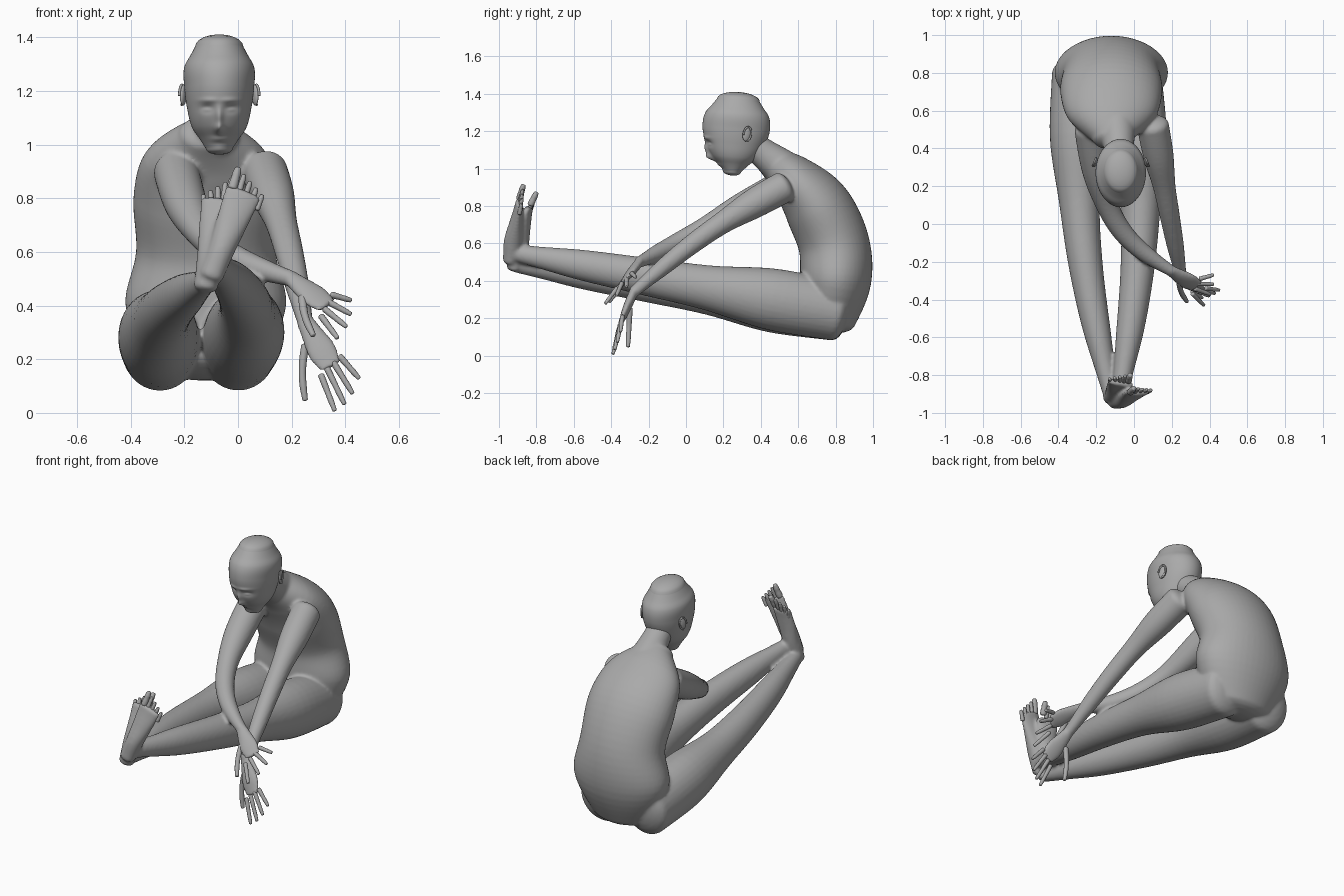
import bpy, bmesh, math
from mathutils import Vector, Matrix

if "Cube" in bpy.data.objects:
    bpy.data.objects.remove(bpy.data.objects["Cube"])

grey = bpy.data.materials.new("clay_grey")
grey.use_nodes = True
grey.diffuse_color = (0.4, 0.4, 0.4, 1)
grey.node_tree.nodes["Principled BSDF"].inputs["Base Color"].default_value = grey.diffuse_color


def sample(values, t):
    """Smooth curve through evenly spaced numbers or vectors, with t from 0 to 1."""
    last = len(values) - 1
    i = min(int(t * last), last - 1)
    f = t * last - i
    before, start = values[max(i - 1, 0)], values[i]
    end, after = values[i + 1], values[min(i + 2, last)]
    return (start + (end - before) * (f / 2)
            + (before * 2 - start * 5 + end * 4 - after) * (f * f / 2)
            + (start * 3 - before - end * 3 + after) * (f ** 3 / 2))


def skin(bm, points, widths, depths, across=(1, 0, 0), sides=32, steps=30):
    """Wrap elliptical rings around a smooth path and round off both ends."""
    points, across = [Vector(p) for p in points], Vector(across)
    rings = []
    for s in range(steps + 1):
        t = s / steps
        ahead = sample(points, min(t + 0.5 / steps, 1))
        behind = sample(points, max(t - 0.5 / steps, 0))
        along = (ahead - behind).normalized()
        rings.append((sample(points, t), along, sample(widths, t), sample(depths, t)))

    def cap(ring, sign):
        centre, along, w, d = ring
        made = []
        for k in range(1, 6):
            angle = math.pi / 2 * k / 5.5
            shift = along * sign * min(w, d) / 2 * math.sin(angle)
            shrink = math.cos(angle)
            made.append((centre + shift, along, w * shrink, d * shrink))
        return made

    rings = cap(rings[0], -1)[::-1] + rings + cap(rings[-1], 1)
    loops = []
    for centre, along, w, d in rings:
        u = (across - along * across.dot(along)).normalized()
        v = along.cross(u)
        angles = [math.tau * k / sides for k in range(sides)]
        loops.append([bm.verts.new(centre + u * w * math.cos(a) + v * d * math.sin(a))
                      for a in angles])
    for low, high in zip(loops, loops[1:]):
        for k in range(sides):
            j = (k + 1) % sides
            bm.faces.new((low[k], low[j], high[j], high[k]))
    bm.faces.new(loops[0][::-1])
    bm.faces.new(loops[-1])


def bowed(start, end, bow=(0, 0, 0), count=9):
    """Points from start to end, pushed aside most at the middle."""
    start, end, bow = Vector(start), Vector(end), Vector(bow)
    return [start.lerp(end, i / (count - 1)) + bow * math.sin(math.pi * i / (count - 1))
            for i in range(count)]


def digit(bm, base, tip, radius, bow=(0, 0, 0)):
    """A finger or toe that tapers towards its tip."""
    radii = [radius * k for k in (1, 1, 0.9, 0.9, 0.7)]
    skin(bm, bowed(base, tip, bow), radii, radii, (0.3, 1, 0.2), 12, 12)


def digit_row(bm, bases, tips, count, radius, reach=0):
    """Digits between two pairs of ends; reach lengthens the middle ones."""
    forward = (Vector(tips[0]) - Vector(bases[0])).normalized() * reach
    for base, tip in zip(bowed(*bases, count=count), bowed(*tips, forward, count)):
        digit(bm, base, tip, radius)


def finish(bm, name):
    bmesh.ops.recalc_face_normals(bm, faces=bm.faces)
    for face in bm.faces:
        face.smooth = True
    mesh = bpy.data.meshes.new(name)
    bm.to_mesh(mesh)
    bm.free()
    mesh.materials.append(grey)
    obj = bpy.data.objects.new(name, mesh)
    bpy.context.collection.objects.link(obj)
    return obj


body = bmesh.new()

# Curved trunk from pelvis to collar
spine = [(0.76, 0.2), (0.8, 0.4), (0.79, 0.6), (0.7, 0.8), (0.57, 0.95), (0.45, 1.04)]
skin(body, [(-0.12, y, z) for y, z in spine],
     (0.22, 0.3, 0.26, 0.27, 0.23, 0.1), (0.15, 0.19, 0.19, 0.18, 0.13, 0.08), sides=48)

# Neck
neck_radii = (0.1, 0.08, 0.07)
skin(body, bowed((-0.09, 0.52, 1), (-0.07, 0.3, 1.17)), neck_radii, neck_radii)

# Legs, hip to ankle, with the knees bowed outward
leg_depths = (0.16, 0.165, 0.12, 0.1, 0.08, 0.045)
leg_widths = [d * 0.9 for d in leg_depths]
for hip, ankle, bow in (((0, 0.8, 0.24), (-0.08, -0.92, 0.55), 0.07),
                        ((-0.29, 0.8, 0.24), (-0.12, -0.91, 0.49), -0.07)):
    skin(body, bowed(hip, ankle, (bow, 0, 0)), leg_widths, leg_depths)

# Feet, heel to ball, with toes fanned from big to small
foot_widths, foot_depths = (0.045, 0.05, 0.06, 0.07), (0.04, 0.05, 0.035, 0.02)
for name, heel, ball, across, bases, tips in (
        ("left_toes", (-0.1, -0.94, 0.51), (0.02, -0.89, 0.82), (0.9, 0, -0.4),
         ((-0.02, -0.89, 0.84), (0.07, -0.89, 0.76)), ((0, -0.87, 0.91), (0.09, -0.88, 0.81))),
        ("right_toes", (-0.12, -0.92, 0.47), (-0.07, -0.84, 0.79), (0.9, 0, 0.4),
         ((-0.03, -0.83, 0.81), (-0.12, -0.84, 0.75)), ((-0.02, -0.8, 0.87), (-0.13, -0.82, 0.81)))):
    skin(body, bowed(heel, ball), foot_widths, foot_depths, across)
    toes = bmesh.new()
    digit_row(toes, bases, tips, 5, 0.012)
    digit(toes, bases[0], tips[0], 0.018)
    finish(toes, name)

# Arms, palms and fingers, both reaching past the left side
arm_radii = (0.085, 0.08, 0.06, 0.053, 0.045, 0.03)
palm_widths, palm_depths = (0.033, 0.045, 0.055, 0.045), (0.024, 0.024, 0.02, 0.012)
for name, shoulder, wrist, bow, knuckles, tips, thumb in (
        ("left_fingers", (0.1, 0.52, 0.9), (0.25, -0.28, 0.34), (0, 0, 0.04),
         ((0.31, -0.36, 0.14), (0.38, -0.34, 0.21)), ((0.36, -0.39, 0.01), (0.45, -0.35, 0.13)),
         ((0.25, -0.3, 0.25), (0.25, -0.31, 0.05))),
        ("right_fingers", (-0.23, 0.5, 0.9), (0.2, -0.25, 0.5), (-0.09, -0.1, -0.06),
         ((0.35, -0.29, 0.44), (0.31, -0.37, 0.36)), ((0.42, -0.27, 0.42), (0.37, -0.43, 0.28)),
         ((0.24, -0.31, 0.43), (0.28, -0.41, 0.29)))):
    skin(body, bowed(shoulder, wrist, bow), arm_radii, arm_radii)
    first, last = Vector(knuckles[0]), Vector(knuckles[1])
    skin(body, bowed(wrist, (first + last) / 2), palm_widths, palm_depths, last - first)
    fingers = bmesh.new()
    digit_row(fingers, knuckles, tips, 4, 0.012, 0.02)
    digit(fingers, *thumb, 0.015, (-0.01, 0, 0))
    finish(fingers, name)

# Blend trunk and limbs into one skin
body = finish(body, "body")
blend = body.modifiers.new("blend", 'REMESH')
blend.mode = 'VOXEL'
blend.voxel_size = 0.009
blend.use_smooth_shade = True
relax = body.modifiers.new("relax", 'SMOOTH')
relax.factor = 0.5
relax.iterations = 6

# Head, chin to crown
HEAD_X = -0.07
head = bmesh.new()
skin(head, bowed((HEAD_X, 0.25, 0.985), (HEAD_X, 0.28, 1.365)),
     (0.05, 0.1, 0.12, 0.13, 0.13, 0.09), (0.045, 0.12, 0.16, 0.18, 0.17, 0.115),
     sides=96, steps=90)

# Face relief: distance from the middle, height, spread across, spread up, push
reliefs = {
    "nose": (0, 1.06, 0.017, 0.02, 0.028),
    "bridge": (0, 1.1, 0.013, 0.035, 0.018),
    "lips": (0, 1.02, 0.03, 0.01, 0.008),
    "chin": (0, 0.985, 0.03, 0.015, 0.008),
    "eye_socket": (0.045, 1.135, 0.024, 0.016, -0.014),
    "eyelid": (0.045, 1.13, 0.015, 0.008, 0.007),
    "brow": (0.04, 1.165, 0.035, 0.01, 0.006),
}
for v in head.verts:
    if v.co.y < 0.25:
        x, z = abs(v.co.x - HEAD_X), v.co.z
        v.co.y -= sum(push * math.exp(-((x - out) / wide) ** 2 - ((z - up) / tall) ** 2)
                      for out, up, wide, tall, push in reliefs.values())
finish(head, "head")

# Ears: a flat shell with a raised rim
for name, side in (("left_ear", 1), ("right_ear", -1)):
    ear = bmesh.new()
    place = (Matrix.Translation((HEAD_X + side * 0.133, 0.325, 1.185))
             @ Matrix.Rotation(side * 0.4, 4, 'Z') @ Matrix.Rotation(-0.2, 4, 'X'))
    bmesh.ops.create_uvsphere(ear, u_segments=20, v_segments=12, radius=1,
                              matrix=place @ Matrix.Diagonal((0.01, 0.024, 0.04, 1)))
    angles = [math.radians(20 * i - 70) for i in range(14)]
    rim = [place @ Vector((side * 0.008, 0.022 * math.cos(a), 0.038 * math.sin(a))) for a in angles]
    skin(ear, rim, (0.005, 0.005), (0.005, 0.005), sides=8)
    finish(ear, name)
